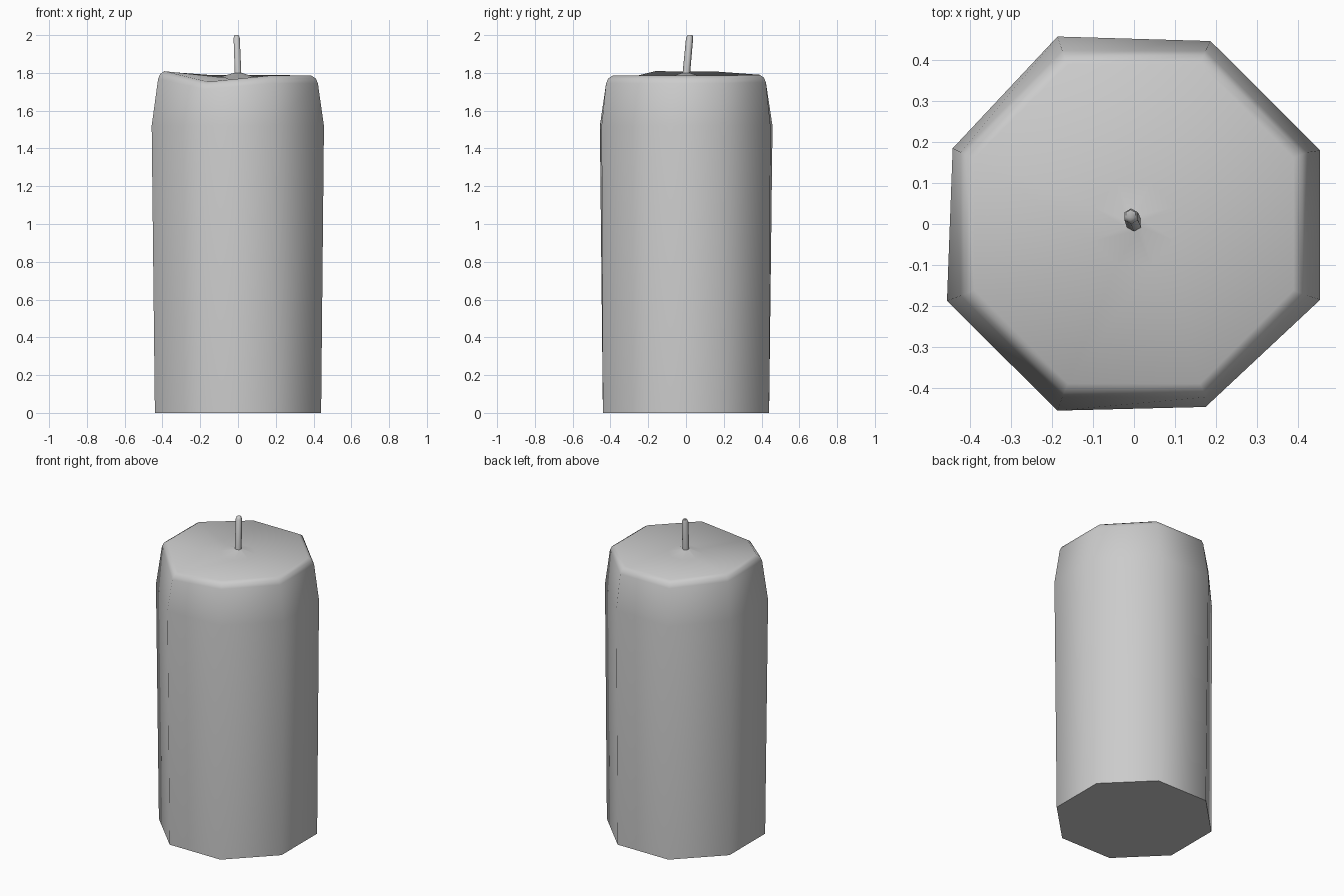
import bpy, bmesh, math
from mathutils import Vector

if "Cube" in bpy.data.objects:
    bpy.data.objects.remove(bpy.data.objects["Cube"])


def loft(name, rings, angle):
    """Skin a list of closed point rings and cap both ends."""
    bm = bmesh.new()
    loops = [[bm.verts.new(p) for p in ring] for ring in rings]
    for a, b in zip(loops, loops[1:]):
        n = len(a)
        for i in range(n):
            j = (i + 1) % n
            bm.faces.new((a[i], a[j], b[j], b[i]))
    bm.faces.new(loops[0][::-1])
    bm.faces.new(loops[-1])
    bmesh.ops.recalc_face_normals(bm, faces=bm.faces)
    mesh = bpy.data.meshes.new(name)
    bm.to_mesh(mesh)
    bm.free()
    obj = bpy.data.objects.new(name, mesh)
    bpy.context.collection.objects.link(obj)
    bpy.ops.object.select_all(action='DESELECT')
    obj.select_set(True)
    bpy.context.view_layer.objects.active = obj
    bpy.ops.object.shade_smooth_by_angle(angle=math.radians(angle))
    return obj


def octagon(apothem, z):
    r = apothem / math.cos(math.pi / 8)
    return [Vector((r * math.cos(math.pi / 8 + k * math.pi / 4),
                    r * math.sin(math.pi / 8 + k * math.pi / 4), z)) for k in range(8)]


# Candle body: slightly irregular shoulder and uneven melted rim
shoulder = [Vector((x, y, 1.52)) for x, y in (
    (0.455, 0.18), (0.187, 0.447), (-0.187, 0.458), (-0.443, 0.185),
    (-0.457, -0.188), (-0.187, -0.456), (0.175, -0.447), (0.455, -0.185))]
rim_lift = (0.0, 0.005, 0.005, 0.022, 0.024, -0.032, 0.0, 0.0)


def rim(apothem, z, lift=1.0):
    return [p + Vector((0, 0, h * lift)) for p, h in zip(octagon(apothem, z), rim_lift)]


body = [octagon(0.44, 0), shoulder,
        rim(0.423, 1.745), rim(0.412, 1.77), rim(0.39, 1.785),
        rim(0.10, 1.775, 0.1),          # shallow top
        octagon(0.02, 1.80)]            # wax mound around the wick
loft("candle_body", body, 60)

# Wick: thin leaning six-sided rod with a rounded end
path = [(0.0, 0.0, 1.77, 0.020), (0.0, 0.002, 1.80, 0.020),
        (-0.007, 0.019, 1.985, 0.019), (-0.008, 0.022, 2.0, 0.013)]
wick = [[Vector((cx + r * math.cos(k * math.pi / 3 + math.pi / 6),
                 cy + r * math.sin(k * math.pi / 3 + math.pi / 6), z)) for k in range(6)]
        for cx, cy, z, r in path]
loft("wick", wick, 65)
